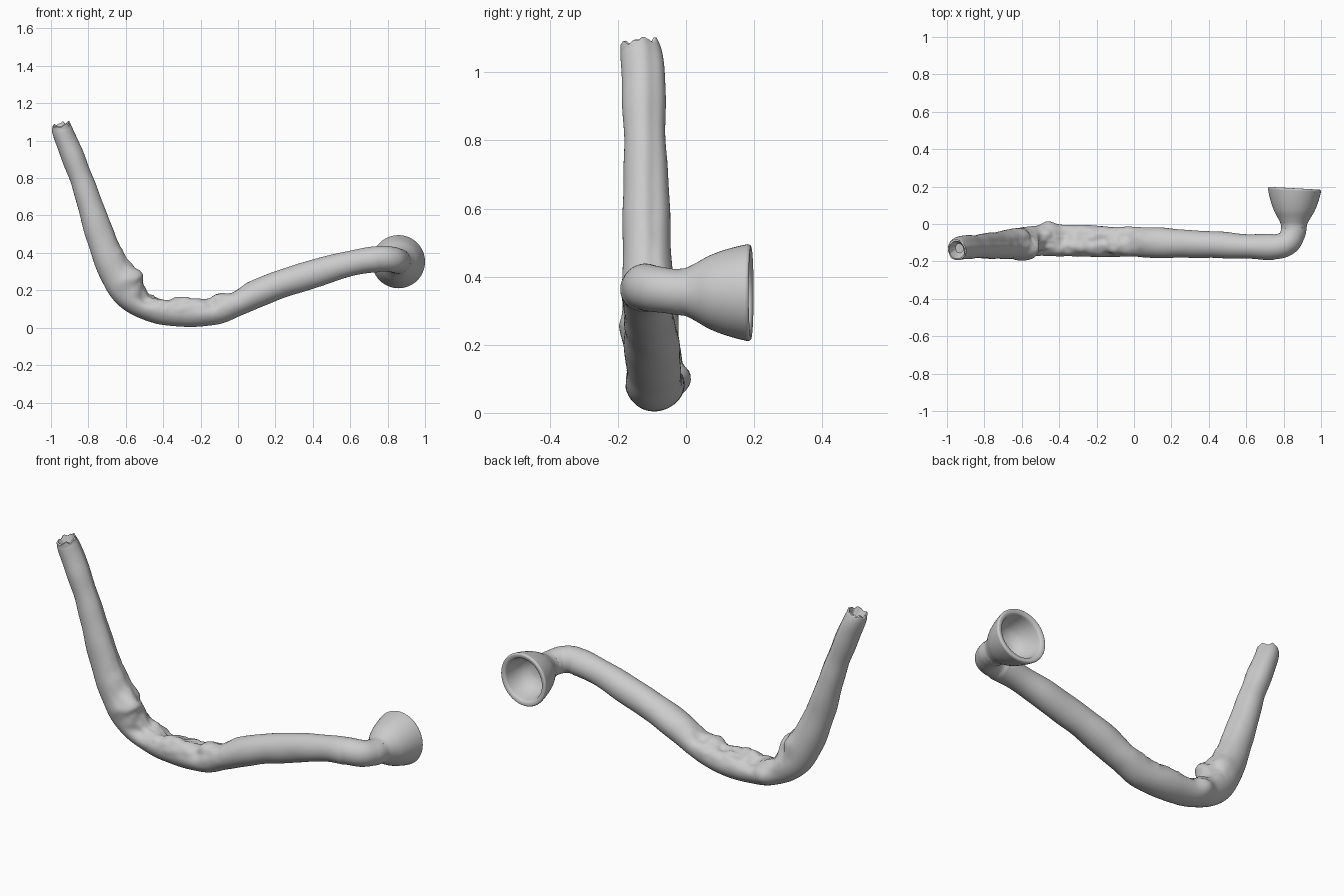
import bpy, bmesh, math
from mathutils import Vector, noise

if "Cube" in bpy.data.objects:
    bpy.data.objects.remove(bpy.data.objects["Cube"])

SIDES = 48


def loft(name, rings, cap_start, cap_end):
    """Skin a list of point rings into one smooth object."""
    bm = bmesh.new()
    loops = [[bm.verts.new(p) for p in ring] for ring in rings]
    for a, b in zip(loops, loops[1:]):
        for i in range(SIDES):
            j = (i + 1) % SIDES
            bm.faces.new((a[i], a[j], b[j], b[i]))
    if cap_start:
        bm.faces.new(loops[0])
    if cap_end:
        bm.faces.new(loops[-1])
    bmesh.ops.recalc_face_normals(bm, faces=bm.faces)
    mesh = bpy.data.meshes.new(name)
    bm.to_mesh(mesh)
    bm.free()
    obj = bpy.data.objects.new(name, mesh)
    bpy.context.collection.objects.link(obj)
    bpy.ops.object.select_all(action='DESELECT')
    obj.select_set(True)
    bpy.context.view_layer.objects.active = obj
    bpy.ops.object.shade_smooth_by_angle(angle=math.radians(50))
    return obj


def spline(keys, steps):
    """Catmull-Rom through tuples of any length."""
    k = [keys[0]] + keys + [keys[-1]]
    out = []
    for s in range(1, len(k) - 2):
        for n in range(steps):
            t = n / steps
            out.append([0.5 * (2 * b + (c - a) * t + (2*a - 5*b + 4*c - d) * t*t
                               + (3*b - a - 3*c + d) * t**3)
                        for a, b, c, d in zip(*k[s - 1:s + 3])])
    return out + [list(keys[-1])]


# Stem: centre x, y, z, in-plane radius, sideways radius
stem_keys = [
    (-.943, -.137, 1.083, .050, .056), (-.925, -.128, 1.02, .058, .063),
    (-.84, -.12, .80, .062, .062), (-.735, -.115, .50, .077, .070),
    (-.655, -.108, .30, .088, .078), (-.58, -.10, .18, .083, .082),
    (-.45, -.09, .10, .073, .083), (-.30, -.09, .083, .078, .085),
    (-.12, -.095, .095, .078, .080), (0, -.095, .13, .070, .080),
    (.12, -.10, .19, .077, .080), (.30, -.105, .257, .075, .075),
    (.60, -.118, .343, .069, .067), (.75, -.122, .368, .069, .067),
    (.82, -.10, .365, .068, .066), (.85, -.05, .358, .066, .066),
    (.855, -.02, .355, .068, .068)]

# Worn folds and hollows: position, size, height
marks = [
    ((-.54, -.14, .27), .055, .042), ((-.58, -.05, .30), .05, .015),
    ((-.46, -.12, .18), .045, -.022), ((-.46, -.01, .10), .045, .022),
    ((-.49, -.18, .16), .04, -.022), ((-.37, -.05, .16), .05, -.025),
    ((-.26, -.07, .17), .05, -.020), ((-.16, -.07, .17), .05, -.022),
    ((-.05, -.06, .19), .04, -.018), ((-.30, -.13, .16), .05, .012),
    ((-.10, -.12, .17), .04, .014), ((-.14, -.17, .13), .03, -.014),
    ((-.61, -.18, .25), .04, .010)]


def weather(p, out, up):
    d = .006 * noise.noise(p * 7)
    for pos, size, height in marks:
        d += height * math.exp(-((p - Vector(pos)).length / size) ** 2)
    worn = math.exp(-((p.x + .32) / .32) ** 4) * max(0, up + .3)
    d += worn * (.010 * noise.noise(p * 17) + .006 * noise.noise(p * 34))
    # shallow flat along the inner side of the upright end
    if p.x < -.55:
        d -= .008 * math.exp(-((p.y + .09) / .022) ** 2) * max(0, up)
    return p + out * d


pts = spline(stem_keys, 10)
centres = [Vector(p[:3]) for p in pts]
rings, side = [], Vector((0, 1, 0))
for i, (c, p) in enumerate(zip(centres, pts)):
    tan = (centres[min(i + 1, len(pts) - 1)] - centres[max(i - 1, 0)]).normalized()
    if i == len(pts) - 1:
        tan = Vector((0, 1, 0))
    side = (side - tan * side.dot(tan)).normalized()
    nrm = tan.cross(side)
    ring = []
    for s in range(SIDES):
        a = math.tau * s / SIDES
        offset = nrm * math.cos(a) * p[3] + side * math.sin(a) * p[4]
        v = c + offset
        if p[0] < .75:
            v = weather(v, offset.normalized(), math.cos(a))
        if i < 4:   # ragged broken lip
            v -= tan * (1 - i / 4) * .022 * noise.noise(Vector((math.cos(a) * 2, math.sin(a) * 2, 3)))
        ring.append(v)
    if i == 0:
        tip_axis = tan
    rings.append(ring)

# Mouthpiece hole, stepped inward from the lip
lip = rings[0]
mid = sum(lip, Vector()) / SIDES
hole = [[mid + (v - mid) * f + tip_axis * depth for v in lip]
        for f, depth in ((.45, .05), (.62, .035), (.74, .012), (.86, -.003))]
loft("stem", hole + rings, True, False)

# Bowl: outer profile, rounded rim, then inner hollow (radius, y)
outer = [(.068, -.02), (.071, .0), (.086, .03), (.106, .065), (.122, .105),
         (.134, .145), (.141, .175)]
rim = [(.142, .182), (.140, .188), (.135, .191), (.125, .190), (.117, .186), (.113, .178)]
inner = [(.108, .155), (.098, .12), (.080, .085), (.050, .062), (.02, .055)]
bowl_rings = []
for r, y in spline(outer + rim + inner, 4):
    ring = []
    for s in range(SIDES):
        a = math.tau * s / SIDES
        dx, dz = r * math.cos(a), r * math.sin(a)
        lean = max(0, min(1, (y + .02) / .2))
        ring.append(Vector((.855 + .003 * lean + dx, y - .055 * lean * dx, .355 - .002 * lean + dz)))
    bowl_rings.append(ring)
loft("bowl", bowl_rings, False, True)
